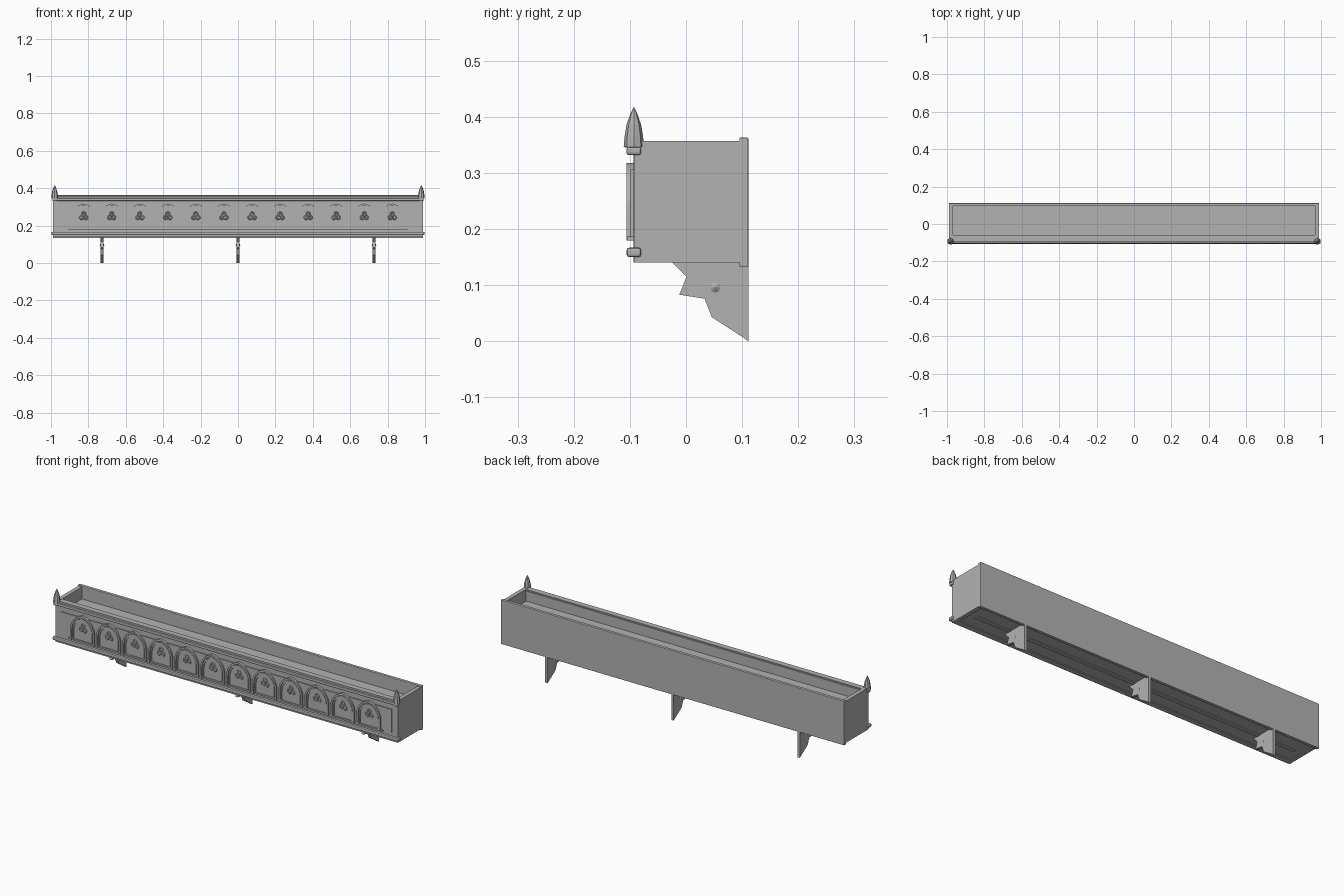
import bpy, bmesh, math
from mathutils import Vector

if "Cube" in bpy.data.objects:
    bpy.data.objects.remove(bpy.data.objects["Cube"])

stone = bpy.data.materials.new("grey_stone")
stone.diffuse_color = (0.45, 0.45, 0.45, 1)
stone.use_nodes = True
stone.node_tree.nodes["Principled BSDF"].inputs["Base Color"].default_value = stone.diffuse_color


def finish(bm, name, bevel=0.0):
    bmesh.ops.recalc_face_normals(bm, faces=bm.faces[:])
    me = bpy.data.meshes.new(name)
    bm.to_mesh(me)
    bm.free()
    me.materials.append(stone)
    ob = bpy.data.objects.new(name, me)
    bpy.context.collection.objects.link(ob)
    if bevel:
        m = ob.modifiers.new("bevel", 'BEVEL')
        m.width = bevel
        m.segments = 2
    return ob


def box(name, x0, x1, y0, y1, z0, z1, bevel=0.0):
    bm = bmesh.new()
    bmesh.ops.create_cube(bm, size=1)
    for v in bm.verts:
        v.co = Vector((x0 + (v.co.x + .5) * (x1 - x0),
                       y0 + (v.co.y + .5) * (y1 - y0),
                       z0 + (v.co.z + .5) * (z1 - z0)))
    return finish(bm, name, bevel)


def arch_points(w, base, spring, apex, n=8):
    """Pointed arch outline in (x, z), from left foot to right foot."""
    rise = apex - spring
    r = (rise * rise + w * w) / (2 * w)
    top = math.asin(min(1, rise / r))
    right = [(w - r + r * math.cos(top * i / n), spring + r * math.sin(top * i / n))
             for i in range(n + 1)]
    right = [(w, base)] + right
    left = [(-x, z) for x, z in right]
    return left + right[-2::-1]


def add_arch(bm, cx, w, base, spring, apex, t, y0, y1):
    """Solid arched band of width t between depths y0 and y1."""
    outer = arch_points(w, base, spring, apex)
    inner = arch_points(w - t, base, spring, apex - t * 1.1)
    rings = []
    for (ox, oz), (ix, iz) in zip(outer, inner):
        rings.append([bm.verts.new((cx + x, y, z)) for x, y, z in
                      ((ox, y0, oz), (ox, y1, oz), (ix, y1, iz), (ix, y0, iz))])
    for a, b in zip(rings, rings[1:]):
        for i in range(4):
            j = (i + 1) % 4
            bm.faces.new((a[i], a[j], b[j], b[i]))
    bm.faces.new(rings[0])
    bm.faces.new(rings[-1])


def add_ring(bm, cx, cy, cz, r, t, n=12, m=6):
    """Small torus facing the front."""
    vs = []
    for i in range(n):
        a = 2 * math.pi * i / n
        row = []
        for j in range(m):
            b = 2 * math.pi * j / m
            d = r + t * math.cos(b)
            row.append(bm.verts.new((cx + d * math.cos(a), cy + t * math.sin(b), cz + d * math.sin(a))))
        vs.append(row)
    for i in range(n):
        for j in range(m):
            k, l = (i + 1) % n, (j + 1) % m
            bm.faces.new((vs[i][j], vs[k][j], vs[k][l], vs[i][l]))


# trough walls, floor and fill
box("front_wall", -.985, .985, -.094, -.065, .14, .356)
for s, side in ((-1, "left"), (1, "right")):
    a, b = sorted((s * .967, s * .988))
    box(side + "_wall", a, b, -.092, .1, .14, .357)
box("back_panel", -.99, .99, .095, .111, .133, .363, .002)
box("trough_floor", -.97, .97, -.09, .1, .144, .165)
box("trough_fill", -.97, .97, -.07, .1, .165, .295)
box("underside_strip", -.93, .93, 0, .02, .14, .147)
box("front_foot", -.985, .985, -.089, -.075, .14, .148)

# rails along the front
box("bottom_rail", -.997, .997, -.106, -.08, .15, .167, .005)
box("top_rail", -.988, .988, -.103, -.08, .333, .347, .004)
box("inner_lip", -.967, .967, -.07, -.06, .335, .35)

# raised front panel with sill
box("front_panel", -.955, .955, -.0985, -.09, .186, .306)
box("arch_sill", -.905, .905, -.104, -.092, .18, .188)

# arcade of twelve pointed arches with trefoils
bm_arch, bm_inner, bm_tre = bmesh.new(), bmesh.new(), bmesh.new()
for i in range(12):
    cx = -.825 + .15 * i
    add_arch(bm_arch, cx, .069, .18, .236, .318, .009, -.106, -.092)
    add_arch(bm_inner, cx, .056, .184, .236, .303, .005, -.103, -.094)
    for k in range(3):
        a = math.pi / 2 + k * 2 * math.pi / 3
        add_ring(bm_tre, cx + .013 * math.cos(a), -.099, .25 + .013 * math.sin(a), .009, .004)
finish(bm_arch, "arch_frames")
finish(bm_inner, "inner_arch_frames")
finish(bm_tre, "trefoils")

# corner finials: collar and pointed bud
profile = [(.006, .345), (.018, .346), (.0165, .365), (.013, .386), (.006, .406), (0, .418)]
for s, side in ((-1, "left"), (1, "right")):
    x = s * .98
    box(side + "_finial_collar", x - .013, x + .013, -.106, -.08, .332, .347, .004)
    bm = bmesh.new()
    n = 8
    rows = [[bm.verts.new((x + r * math.cos(2 * math.pi * k / n),
                           -.093 + r * math.sin(2 * math.pi * k / n), z)) for k in range(n)]
            for r, z in profile[:-1]]
    tip = bm.verts.new((x, -.093, profile[-1][1]))
    for a, b in zip(rows, rows[1:]):
        for k in range(n):
            bm.faces.new((a[k], a[(k + 1) % n], b[(k + 1) % n], b[k]))
    for k in range(n):
        bm.faces.new((rows[-1][k], rows[-1][(k + 1) % n], tip))
    bm.faces.new(rows[0])
    finish(bm, side + "_finial")

# cut-out support brackets with diamond bosses
outline = [(-.026, .142), (.001, .115), (-.012, .083), (.033, .076),
           (.046, .043), (.1, .008), (.111, 0), (.111, .142)]
for x, side in ((-.727, "left"), (0, "middle"), (.727, "right")):
    bm = bmesh.new()
    f = bm.faces.new([bm.verts.new((x - .007, y, z)) for y, z in outline])
    ext = bmesh.ops.extrude_face_region(bm, geom=[f])
    for v in ext["geom"]:
        if isinstance(v, bmesh.types.BMVert):
            v.co.x += .014
    finish(bm, side + "_bracket")
    bm = bmesh.new()
    for s in (-1, 1):
        ring = [bm.verts.new((x + s * .006, .052 + .011 * math.cos(k * math.pi / 4),
                              .096 + .011 * math.sin(k * math.pi / 4))) for k in range(8)]
        tip = bm.verts.new((x + s * .013, .052, .096))
        for k in range(8):
            bm.faces.new((ring[k], ring[(k + 1) % 8], tip))
        bm.faces.new(ring)
    finish(bm, side + "_bracket_boss")

# keep edges crisp on curved bands
bpy.ops.object.select_all(action='DESELECT')
for name in ("trefoils", "arch_frames", "inner_arch_frames"):
    ob = bpy.data.objects[name]
    ob.select_set(True)
    bpy.context.view_layer.objects.active = ob
bpy.ops.object.shade_smooth_by_angle(angle=math.radians(35))
